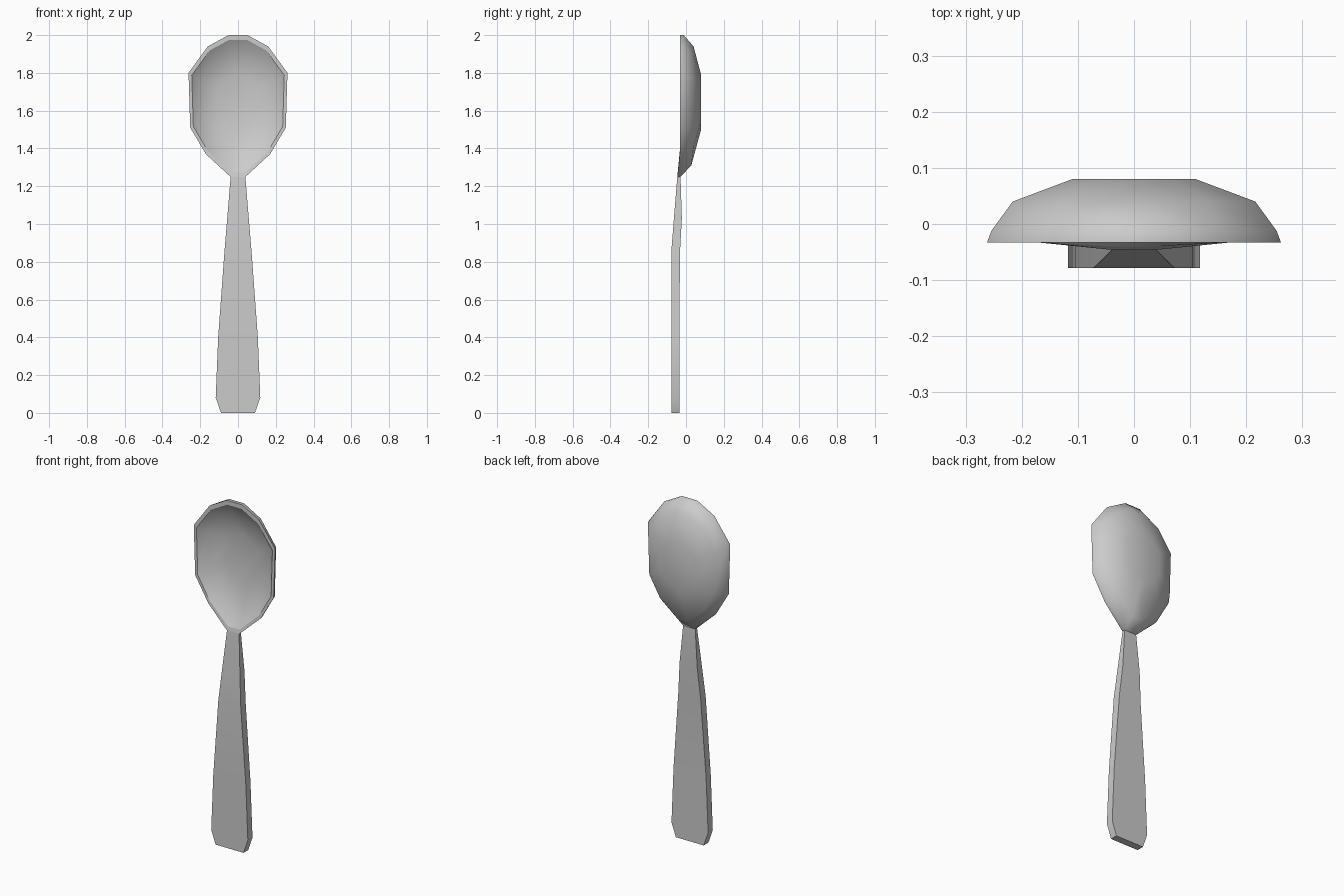
import bpy, bmesh, math

if "Cube" in bpy.data.objects:
    bpy.data.objects.remove(bpy.data.objects["Cube"])


def loft(name, rings, angle):
    """Skin equal-length closed rings, cap both ends, shade by angle."""
    bm = bmesh.new()
    loops = [[bm.verts.new(p) for p in ring] for ring in rings]
    for a, b in zip(loops, loops[1:]):
        n = len(a)
        for i in range(n):
            j = (i + 1) % n
            bm.faces.new((a[i], a[j], b[j], b[i]))
    bm.faces.new(loops[0])
    bm.faces.new(loops[-1])
    bmesh.ops.recalc_face_normals(bm, faces=bm.faces)
    mesh = bpy.data.meshes.new(name)
    bm.to_mesh(mesh)
    bm.free()
    obj = bpy.data.objects.new(name, mesh)
    bpy.context.collection.objects.link(obj)
    bpy.ops.object.select_all(action='DESELECT')
    obj.select_set(True)
    bpy.context.view_layer.objects.active = obj
    bpy.ops.object.shade_smooth_by_angle(angle=math.radians(angle))
    return obj


# Bowl: half outline, mirrored, as (x, z)
LOW, HIGH = 1.25, 2.0
half = [(0.04, 1.25), (0.17, 1.37), (0.253, 1.51),
        (0.262, 1.80), (0.16, 1.94), (0.05, 2.0)]
outline = half + [(-x, z) for x, z in reversed(half)]


def bowl_ring(scale, low, high, y, neck_y):
    """Outline squeezed to a width scale and z range; neck has its own y."""
    k = (high - low) / (HIGH - LOW)
    return [(x * scale, neck_y if z == LOW else y, low + (z - LOW) * k)
            for x, z in outline]


# from the hollow's floor, over the rim, to the back
bowl = loft("bowl", [
    bowl_ring(0.40, 1.50, 1.79, 0.035, 0.035),
    bowl_ring(0.77, 1.34, 1.91, 0.008, 0.000),
    bowl_ring(0.935, 1.272, 1.975, -0.033, -0.040),
    bowl_ring(1.0, 1.25, 2.0, -0.033, -0.046),
    bowl_ring(0.97, 1.25, 2.0, -0.012, -0.029),
    bowl_ring(0.825, 1.31, 1.94, 0.040, 0.028),
    bowl_ring(0.42, 1.50, 1.79, 0.080, 0.080),
], 50)

# keep the inner and outer edges of the flat rim crisp
n = len(outline)
for edge in bowl.data.edges:
    rings = {v // n for v in edge.vertices}
    if rings in ({2}, {3}):
        edge.use_edge_sharp = True

# Handle: sections as (z, half width, front y, back y)
sections = [
    (0.00, 0.090, -0.078, -0.035),
    (0.08, 0.118, -0.078, -0.035),
    (0.40, 0.105, -0.078, -0.035),
    (0.85, 0.072, -0.078, -0.032),
    (1.03, 0.057, -0.064, -0.022),
    (1.25, 0.039, -0.046, -0.029),
]
loft("handle", [[(-w, f, z), (w, f, z), (w, b, z), (-w, b, z)]
                for z, w, f, b in sections], 30)
